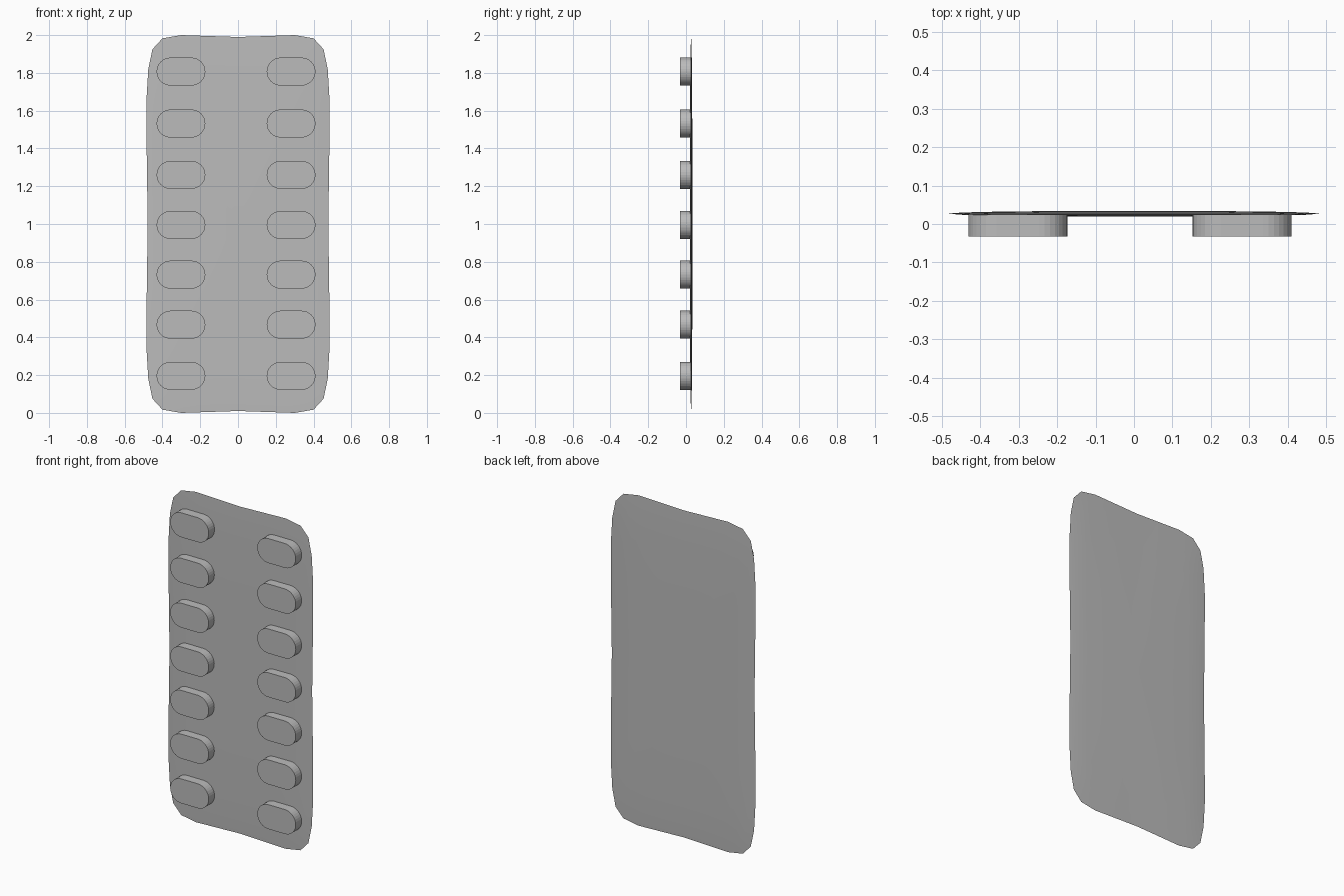
import bpy, bmesh, math

cube = bpy.data.objects.get("Cube")
if cube:
    bpy.data.objects.remove(cube, do_unlink=True)

grey = bpy.data.materials.new("plain grey")
grey.use_nodes = True
colour = (0.5, 0.5, 0.5, 1)
grey.diffuse_color = colour
grey.node_tree.nodes["Principled BSDF"].inputs["Base Color"].default_value = colour


def finish(bm, name):
    bmesh.ops.recalc_face_normals(bm, faces=bm.faces)
    mesh = bpy.data.meshes.new(name)
    bm.to_mesh(mesh)
    bm.free()
    mesh.materials.append(grey)
    obj = bpy.data.objects.new(name, mesh)
    bpy.context.collection.objects.link(obj)
    return obj


def bridge(bm, a, b):
    for i in range(len(a)):
        j = (i + 1) % len(a)
        bm.faces.new((a[i], a[j], b[j], b[i]))


# Backing sheet: softly waisted outline, puffed slightly towards its middle
quarter = [(0, .99), (.15, .995), (.3, 1), (.4, .983), (.453, .925),
           (.475, .82), (.485, .65), (.483, .35), (.478, 0)]
right_half = quarter + [(x, -z) for x, z in quarter[-2::-1]]
outline = right_half + [(-x, z) for x, z in right_half[-2:0:-1]]
RIM_Y = .027


def add_ring(bm, scale, y):
    return [bm.verts.new((x * scale, y, 1 + z * scale)) for x, z in outline]


bm = bmesh.new()
rim = add_ring(bm, 1, RIM_Y)
for side in (-1, 1):
    previous = rim
    for scale, puff in ((.92, .003), (.75, .005), (.4, .007)):
        ring = add_ring(bm, scale, RIM_Y + side * puff)
        bridge(bm, previous, ring)
        previous = ring
    middle = bm.verts.new((0, RIM_Y + side * .007, 1))
    for i, v in enumerate(previous):
        bm.faces.new((v, previous[(i + 1) % len(previous)], middle))
sheet = finish(bm, "backing_sheet")
bpy.context.view_layer.objects.active = sheet
sheet.select_set(True)
bpy.ops.object.shade_smooth_by_angle(angle=math.radians(30))


# Raised capsule-shaped pads in two columns
def pad(name, cx, cz, radius=.074, straight=.055, steps=16):
    bm = bmesh.new()
    front, back = [], []
    for end in (1, -1):
        for i in range(steps + 1):
            a = math.pi * (i / steps - .5)
            x = cx + end * (straight + radius * math.cos(a))
            z = cz + end * radius * math.sin(a)
            front.append(bm.verts.new((x, -.033, z)))
            back.append(bm.verts.new((x, .025, z)))
    bridge(bm, front, back)
    bm.faces.new(front)
    bm.faces.new(back)
    finish(bm, name)


heights = (.196, .467, .732, .995, 1.26, 1.532, 1.807)
for column, cx in (("right", -.302), ("left", .281)):
    for row, cz in enumerate(heights, 1):
        pad(f"{column}_pad_{row}", cx, cz)
